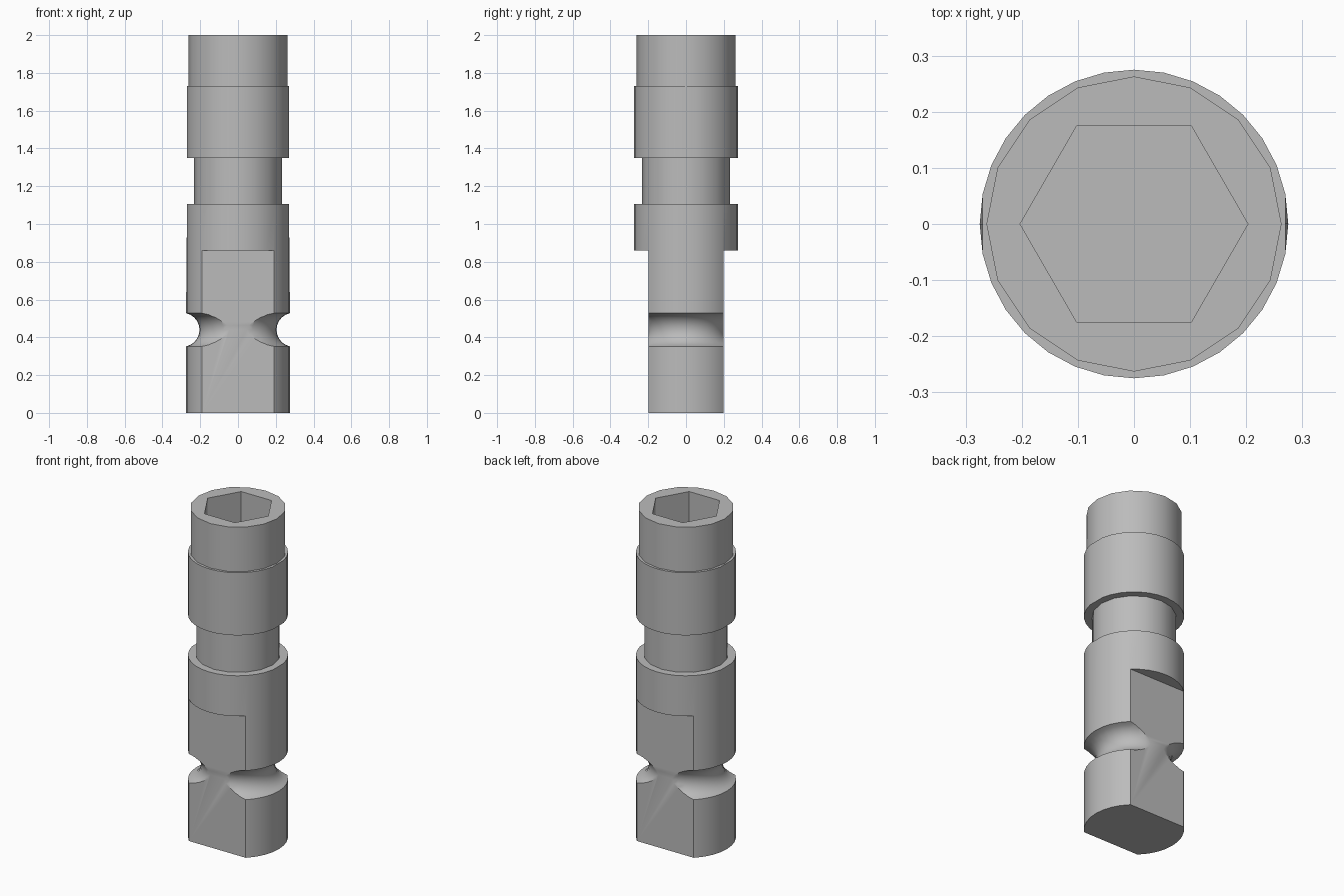
import bpy, bmesh, math

if "Cube" in bpy.data.objects:
    bpy.data.objects.remove(bpy.data.objects["Cube"], do_unlink=True)

SIDES = 32
BODY, COLLAR, NECK = 0.275, 0.263, 0.232
FLAT_Y, FLAT_TOP = 0.198, 0.86
STEP = 2 * math.pi / SIDES

steel = bpy.data.materials.new("steel grey")
steel.use_nodes = True
colour = (0.5, 0.5, 0.5, 1)
steel.diffuse_color = colour
steel.node_tree.nodes["Principled BSDF"].inputs["Base Color"].default_value = colour


def make_object(name, bm):
    bmesh.ops.recalc_face_normals(bm, faces=bm.faces)
    mesh = bpy.data.meshes.new(name)
    bm.to_mesh(mesh)
    bm.free()
    mesh.materials.append(steel)
    obj = bpy.data.objects.new(name, mesh)
    bpy.context.collection.objects.link(obj)
    return obj


def ring(bm, radius, z, style):
    """Full circle, coarse circle (half the corners), or circle trimmed at the sides."""
    verts = []
    for i in range(SIDES):
        r = radius
        if (style == "coarse" and i % 2) or (style == "trimmed" and i % (SIDES // 2) == 0):
            r *= math.cos(STEP)
        verts.append(bm.verts.new((r * math.cos(i * STEP), r * math.sin(i * STEP), z)))
    return verts


def prism(name, points, z0, z1):
    bm = bmesh.new()
    face = bm.faces.new([bm.verts.new((x, y, z0)) for x, y in points])
    new = bmesh.ops.extrude_face_region(bm, geom=[face])["geom"]
    top = [v for v in new if isinstance(v, bmesh.types.BMVert)]
    bmesh.ops.translate(bm, vec=(0, 0, z1 - z0), verts=top)
    obj = make_object(name, bm)
    obj.hide_render = True
    return obj


# Turned shank: foot, round groove, body, neck, upper body and collar
profile = [(BODY, 0, "full")]
groove_r, groove_z, groove_axis = 0.09, 0.44, 0.294
limit = math.acos((groove_axis - BODY) / groove_r)
for k in range(11):
    a = limit * (k / 5 - 1)
    profile.append((groove_axis - groove_r * math.cos(a),
                    groove_z + groove_r * math.sin(a), "full"))
profile += [
    (BODY, 1.105, "trimmed"), (NECK, 1.105, "coarse"),
    (NECK, 1.35, "coarse"), (BODY, 1.35, "trimmed"),
    (BODY, 1.73, "trimmed"), (COLLAR, 1.73, "coarse"),
    (COLLAR, 2, "coarse"),
]
bm = bmesh.new()
rings = [ring(bm, *p) for p in profile]
for low, high in zip(rings, rings[1:]):
    for i in range(SIDES):
        j = (i + 1) % SIDES
        bm.faces.new((low[i], low[j], high[j], high[i]))
bm.faces.new(rings[0])
bm.faces.new(rings[-1])
shank = make_object("shank", bm)

# Cutters: two side flats and the hexagonal socket
cutters = []
for side, name in ((-1, "front_flat_cutter"), (1, "back_flat_cutter")):
    near, far = side * FLAT_Y, side * 0.5
    cutters.append(prism(name, [(-0.5, near), (0.5, near), (0.5, far), (-0.5, far)],
                         -0.1, FLAT_TOP))
hexagon = [(0.203 * math.cos(k * math.pi / 3), 0.203 * math.sin(k * math.pi / 3))
           for k in range(6)]
cutters.append(prism("socket_cutter", hexagon, 1.6, 2.1))

bpy.ops.object.select_all(action='DESELECT')
shank.select_set(True)
bpy.context.view_layer.objects.active = shank
for cutter in cutters:
    mod = shank.modifiers.new(cutter.name, 'BOOLEAN')
    mod.operation = 'DIFFERENCE'
    mod.solver = 'EXACT'
    mod.object = cutter
    bpy.ops.object.modifier_apply(modifier=mod.name)
    bpy.data.objects.remove(cutter, do_unlink=True)

bpy.ops.object.shade_smooth_by_angle(angle=math.radians(30))
